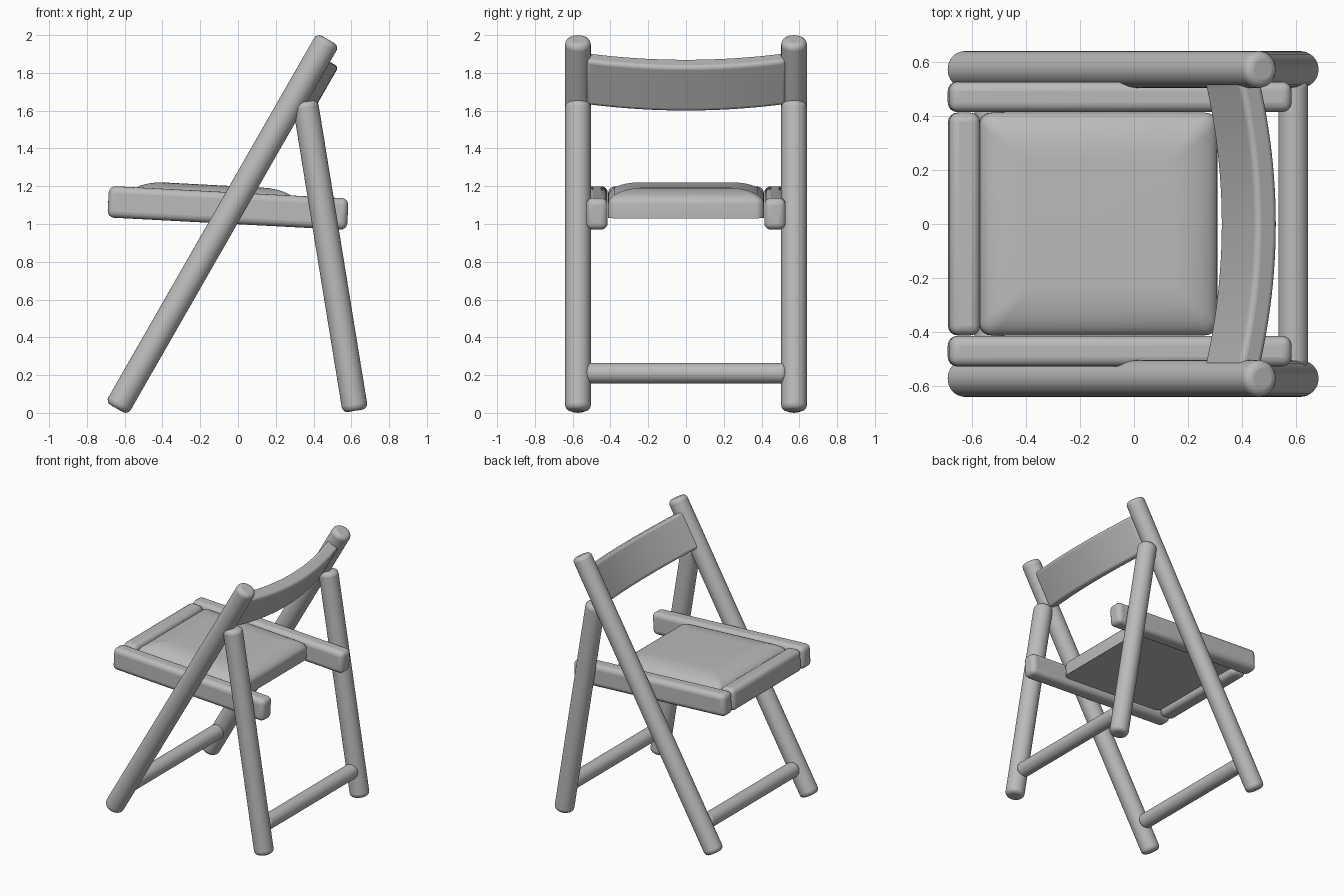
import bpy, bmesh, math
from mathutils import Vector, Matrix

if "Cube" in bpy.data.objects:
    bpy.data.objects.remove(bpy.data.objects["Cube"], do_unlink=True)

grey = bpy.data.materials.new("plain grey")
grey.use_nodes = True
GREY = (0.5, 0.5, 0.5, 1)
grey.diffuse_color = GREY
grey.node_tree.nodes["Principled BSDF"].inputs["Base Color"].default_value = GREY


def finish(name, bm, bevel=0.0):
    bmesh.ops.recalc_face_normals(bm, faces=bm.faces)
    mesh = bpy.data.meshes.new(name)
    bm.to_mesh(mesh)
    bm.free()
    mesh.materials.append(grey)
    ob = bpy.data.objects.new(name, mesh)
    bpy.context.collection.objects.link(ob)
    if bevel:
        mod = ob.modifiers.new("rounded edges", "BEVEL")
        mod.width = bevel
        mod.segments = 4
        mod.limit_method = "ANGLE"
        mod.angle_limit = math.radians(50)
    bpy.ops.object.select_all(action="DESELECT")
    ob.select_set(True)
    bpy.context.view_layer.objects.active = ob
    bpy.ops.object.shade_smooth_by_angle(angle=math.radians(40))
    return ob


def rod(name, a, b, radius, bevel):
    a, b = Vector(a), Vector(b)
    axis = b - a
    place = Matrix.Translation((a + b) / 2) @ axis.to_track_quat("Z", "Y").to_matrix().to_4x4()
    bm = bmesh.new()
    bmesh.ops.create_cone(bm, cap_ends=True, segments=32, radius1=radius, radius2=radius,
                          depth=axis.length, matrix=place)
    return finish(name, bm, bevel)


# Seat parts share one tilted frame
SEAT = Matrix.Translation((-0.053, 0, 1.085)) @ Matrix.Rotation(math.radians(3), 4, "Y")


def seat_box(name, centre, size, bevel):
    bm = bmesh.new()
    bmesh.ops.create_cube(bm, size=1, matrix=SEAT @ Matrix.Translation(centre)
                          @ Matrix.Diagonal((*size, 1)))
    return finish(name, bm, bevel)


def rounded_rect(hx, hy, r, steps=5):
    pts = []
    for k, (sx, sy) in enumerate([(1, 1), (-1, 1), (-1, -1), (1, -1)]):
        for i in range(steps + 1):
            t = math.pi / 2 * (k + i / steps)
            pts.append((sx * (hx - r) + r * math.cos(t), sy * (hy - r) + r * math.sin(t)))
    return pts


# Long and short legs with rounded ends, and the side rails
for side, y in (("left", 0.572), ("right", -0.572)):
    rod(side + "_long_leg", (-0.642, y, 0.023), (0.477, y, 1.977), 0.068, 0.03)
    rod(side + "_short_leg", (0.621, y, 0.011), (0.355, y, 1.648), 0.068, 0.03)
    seat_box(side + "_seat_rail", (0, math.copysign(0.471, y), 0), (1.27, 0.113, 0.167), 0.035)

# Round stretchers between the legs
rod("front_stretcher", (-0.535, -0.53, 0.21), (-0.535, 0.53, 0.21), 0.055, 0.025)
rod("back_stretcher", (0.59, -0.53, 0.21), (0.59, 0.53, 0.21), 0.055, 0.025)

# Front slat of the seat
seat_box("seat_front_slat", (-0.577, 0, 0), (0.115, 0.824, 0.165), 0.035)

# Seat pad: rounded rectangles stacked into a domed top
bm = bmesh.new()
levels = [(0, -0.036)]
for i in range(11):
    t = math.pi / 2 * i / 10
    levels.append((0.18 * (1 - math.cos(t)), 0.04 + 0.077 * math.sin(t)))
rings = []
for inset, z in levels:
    outline = rounded_rect(0.44 - inset, 0.412 - inset, 0.045 - inset * 0.2)
    rings.append([bm.verts.new(SEAT @ Vector((x - 0.08, y, z))) for x, y in outline])
for low, high in zip(rings, rings[1:]):
    for i in range(len(low)):
        j = (i + 1) % len(low)
        bm.faces.new((low[i], low[j], high[j], high[i]))
bm.faces.new(rings[0])
bm.faces.new(rings[-1])
finish("seat_pad", bm)

# Backrest: a bowed board leaning along the long legs
up = Vector((1.119, 0, 1.954)).normalized()
out = Vector((up.z, 0, -up.x))
centre = Vector((0.425, 0, 1.735))
bm = bmesh.new()
sections = []
STEPS = 24
for i in range(STEPS + 1):
    s = 2 * i / STEPS - 1
    mid = centre - out * 0.07 * s * s + Vector((0, 0.53 * s, 0))
    sections.append([bm.verts.new(mid + up * u * 0.1375 + out * v * 0.045)
                     for u, v in ((-1, -1), (1, -1), (1, 1), (-1, 1))])
for a, b in zip(sections, sections[1:]):
    for i in range(4):
        j = (i + 1) % 4
        bm.faces.new((a[i], a[j], b[j], b[i]))
bm.faces.new(sections[0])
bm.faces.new(sections[-1])
finish("backrest", bm, 0.02)
